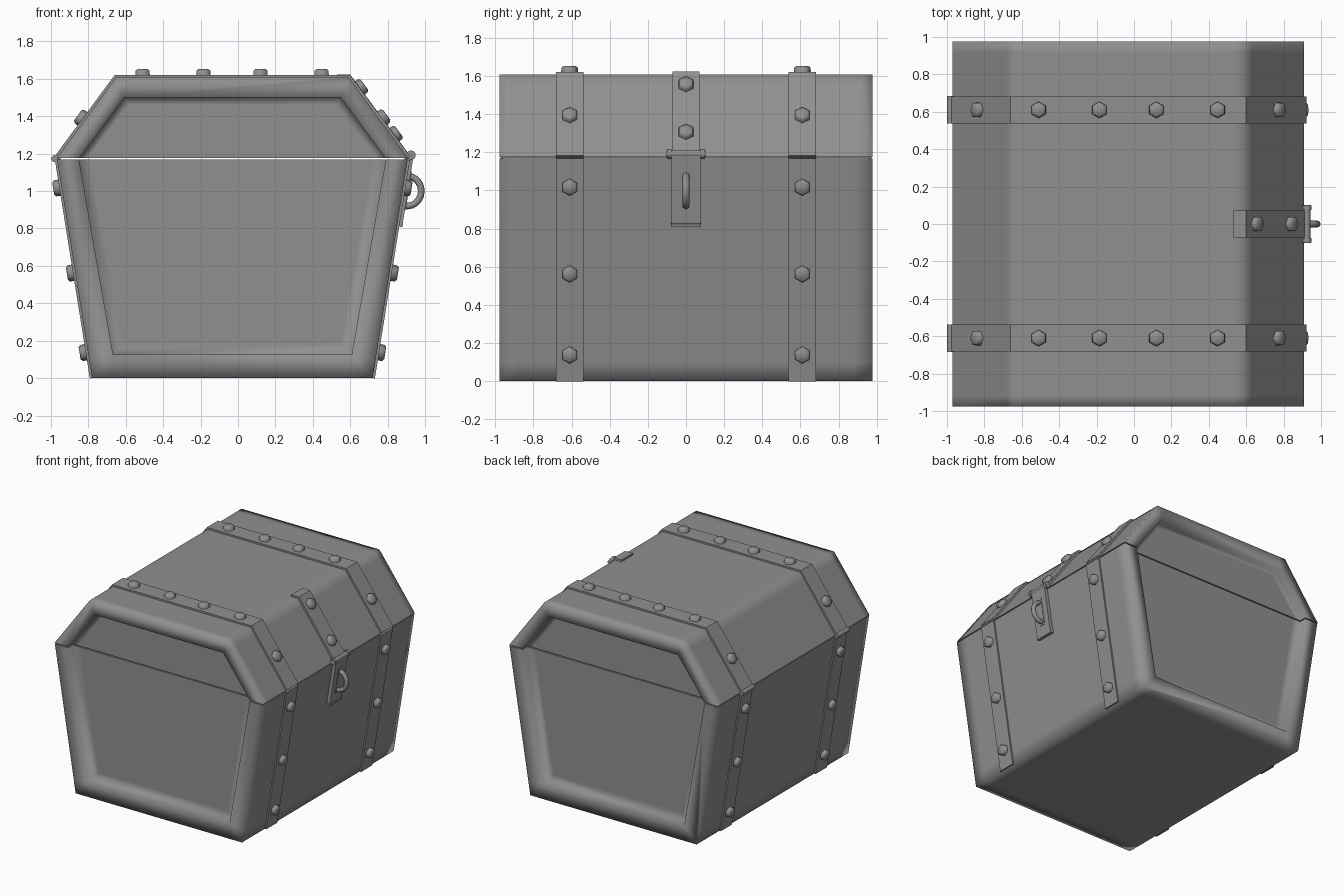
import bpy, bmesh, math
from mathutils import Vector, Matrix

if "Cube" in bpy.data.objects:
    bpy.data.objects.remove(bpy.data.objects["Cube"])

iron = bpy.data.materials.new("plain grey")
iron.diffuse_color = (0.28, 0.28, 0.28, 1)
iron.use_nodes = True
iron.node_tree.nodes["Principled BSDF"].inputs["Base Color"].default_value = iron.diffuse_color

CX = -0.03      # middle of the chest across x
HY = 0.977      # half length along y


def finish(name, bm, smooth_angle=None):
    bmesh.ops.recalc_face_normals(bm, faces=bm.faces)
    me = bpy.data.meshes.new(name)
    bm.to_mesh(me)
    bm.free()
    ob = bpy.data.objects.new(name, me)
    bpy.context.collection.objects.link(ob)
    me.materials.append(iron)
    if smooth_angle:
        bpy.ops.object.select_all(action='DESELECT')
        ob.select_set(True)
        bpy.context.view_layer.objects.active = ob
        bpy.ops.object.shade_smooth_by_angle(angle=math.radians(smooth_angle))
    return ob


def mirrored(half_a, half_b):
    """Four corners, left open edge -> closed edge -> right open edge."""
    (wa, za), (wb, zb) = half_a, half_b
    return [Vector(p) for p in ((CX - wa, za), (CX - wb, zb), (CX + wb, zb), (CX + wa, za))]


def shell(name, outer, inner, core, depth, s):
    """Soft-edged box along y with a rounded frame and sunken panel at each end."""
    bm = bmesh.new()
    A, B, C, D = outer
    to = lambda p, q: p + (q - p).normalized() * s
    prof = [A, to(B, A), B, to(B, C), to(C, B), C, to(C, D), D]
    rings = [[bm.verts.new((p.x, y, p.y)) for p in prof]
             for y in (-HY, -HY + s, HY - s, HY)]
    hard, cap = [], []
    for r0, r1 in zip(rings, rings[1:]):
        for i in range(7):
            bm.faces.new((r0[i], r0[i + 1], r1[i + 1], r1[i]))
    for r, sy in ((rings[0], -1), (rings[3], 1)):
        rim, sunk, mid = [[bm.verts.new((p.x, sy * (HY - d), p.y)) for p in pts]
                          for pts, d in ((inner, 0), (inner, depth), (core, depth))]
        for lo, hi, k in ((0, 2, 0), (2, 5, 1), (5, 7, 2)):
            bm.faces.new(r[lo:hi + 1] + [rim[k + 1], rim[k]])
            bm.faces.new((rim[k], rim[k + 1], sunk[k + 1], sunk[k]))
            bm.faces.new((sunk[k], sunk[k + 1], mid[k + 1], mid[k]))
        bm.faces.new(mid)
        cap.append([r[0], rim[0], sunk[0], mid[0], mid[3], sunk[3], rim[3], r[7]])
    # face along the seam between body and lid
    hard.append(bm.faces.new(cap[0][::-1] + [rings[1][0], rings[2][0]] + cap[1]
                             + [rings[2][7], rings[1][7]]))
    for f in bm.faces:
        f.smooth = True
    for f in hard:
        f.smooth = False
        for e in f.edges:
            e.smooth = False
    return finish(name, bm)


def strip(name, pts, y, half, t, base=0.0):
    """Flat band of thickness t following an (x, z) path."""
    pts = [Vector(p) for p in pts]
    ns = []
    for p, q in zip(pts, pts[1:]):
        d = (q - p).normalized()
        ns.append(Vector((-d.y, d.x)))
    offs = [ns[0]] + [(a + b) / (1 + a.dot(b)) for a, b in zip(ns, ns[1:])] + [ns[-1]]
    low = [p + o * (base - 0.01) for p, o in zip(pts, offs)]
    high = [p + o * (base + t) for p, o in zip(pts, offs)]
    bm = bmesh.new()
    rows = [[bm.verts.new((p.x, y + s * half, p.y)) for p in row]
            for s, row in ((-1, low), (-1, high), (1, high), (1, low))]
    for k in range(4):
        a, b = rows[k], rows[(k + 1) % 4]
        for i in range(len(pts) - 1):
            bm.faces.new((a[i], a[i + 1], b[i + 1], b[i]))
    for i in (0, -1):
        bm.faces.new([r[i] for r in rows])
    return finish(name, bm)


def bolt(name, p, q, f, y, lift=0.014):
    """Six-sided bolt head standing on the segment p-q."""
    p, q = Vector(p), Vector(q)
    d = (q - p).normalized()
    n = Vector((-d.y, 0, d.x))
    up = Vector((0, 1, 0)) if n.z > 0.9 else Vector((d.x, 0, d.y))
    c = p.lerp(q, f)
    m = Matrix((up.cross(n), up, n)).transposed().to_4x4()
    m.translation = Vector((c.x, y, c.y)) + n * lift
    bm = bmesh.new()
    for r1, r2, z0, z1 in ((0.045, 0.043, -0.008, 0.022), (0.043, 0.032, 0.022, 0.031)):
        bmesh.ops.create_cone(bm, cap_ends=True, segments=6, radius1=r1, radius2=r2, depth=z1 - z0,
                              matrix=m @ Matrix.Translation((0, 0, (z0 + z1) / 2)))
    bmesh.ops.remove_doubles(bm, verts=bm.verts, dist=0.0005)
    inside = [f for f in bm.faces if len(f.verts) == 6
              and abs((m.inverted() @ f.calc_center_median()).z - 0.022) < 0.002]
    bmesh.ops.delete(bm, geom=inside, context='FACES')
    return finish(name, bm, 65)


def barrel(name, x, z, y, half, r):
    bm = bmesh.new()
    bmesh.ops.create_cone(bm, cap_ends=True, segments=12, radius1=r, radius2=r, depth=2 * half,
                          matrix=Matrix.Translation((x, y, z)) @ Matrix.Rotation(math.pi / 2, 4, 'X'))
    return finish(name, bm, 40)


# Chest body and lid
body = mirrored((0.937, 1.168), (0.75, 0.0))
lid = mirrored((0.94, 1.176), (0.622, 1.607))
shell("chest_body", body, mirrored((0.82, 1.168), (0.638, 0.125)),
      mirrored((0.75, 1.168), (0.58, 0.19)), 0.06, 0.1)
shell("chest_lid", lid, mirrored((0.82, 1.176), (0.58, 1.50)),
      mirrored((0.77, 1.176), (0.555, 1.46)), 0.06, 0.06)

# Gasket closing the seam along both long sides
for side, s in (("left", -1), ("right", 1)):
    bm = bmesh.new()
    bmesh.ops.create_cube(bm, size=1, matrix=Matrix.Translation((CX + s * 0.925, 0, 1.172))
                          @ Matrix.Diagonal((0.012, 2 * HY - 0.01, 0.012, 1)))
    finish(side + "_seam_gasket", bm)

# Straps with bolts and rear hinges
for side, y in (("front", -0.61), ("back", 0.61)):
    strip(side + "_left_body_strap", (body[1], body[0]), y, 0.072, 0.012)
    strip(side + "_right_body_strap", (body[3], body[2]), y, 0.072, 0.012)
    strip(side + "_lid_strap", lid, y, 0.072, 0.014)
    for z in (0.14, 0.565, 1.02):
        bolt(side + "_left_body_bolt", body[1], body[0], z / 1.168, y)
        bolt(side + "_right_body_bolt", body[3], body[2], 1 - z / 1.168, y)
    bolt(side + "_left_lid_bolt", lid[0], lid[1], 0.47, y)
    bolt(side + "_right_lid_bolt", lid[2], lid[3], 0.525, y)
    for x in (-0.51, -0.185, 0.12, 0.447):
        bolt(side + "_top_bolt", lid[1], lid[2], (x - lid[1].x) / 1.244, y)
    barrel(side + "_hinge", -0.98, 1.173, y, 0.074, 0.019)

# Hasp strap on the lid
strip("hasp_strap", ((0.53, 1.607), lid[2], lid[3]), 0, 0.072, 0.016)
for f in (0.15, 0.73):
    bolt("hasp_bolt", lid[2], lid[3], f, 0)

# Hanging latch plate with its hinge pin
at = lambda z: body[2].lerp(body[3], z / 1.168)
strip("latch_plate", (at(1.19), at(0.82)), 0, 0.075, 0.028)
strip("latch_plate_foot", (at(0.83), at(0.812)), 0, 0.079, 0.03)
strip("latch_slot", (at(1.11), at(0.90)), 0, 0.026, 0.032)
barrel("latch_pin", 0.925, 1.192, 0, 0.102, 0.018)
for s in (-1, 1):
    barrel("latch_knuckle", 0.925, 1.192, s * 0.088, 0.012, 0.025)

# Staple loop through the latch
cu = bpy.data.curves.new("staple", 'CURVE')
cu.dimensions = '3D'
cu.bevel_depth = 0.018
cu.bevel_resolution = 2
sp = cu.splines.new('POLY')
sp.points.add(12)
for i, pt in enumerate(sp.points):
    a = math.radians(-105 + 210 * i / 12)
    pt.co = (0.905 + 0.075 * math.cos(a), 0, 1.0 + 0.08 * math.sin(a), 1)
staple = bpy.data.objects.new("staple", cu)
bpy.context.collection.objects.link(staple)
cu.materials.append(iron)
